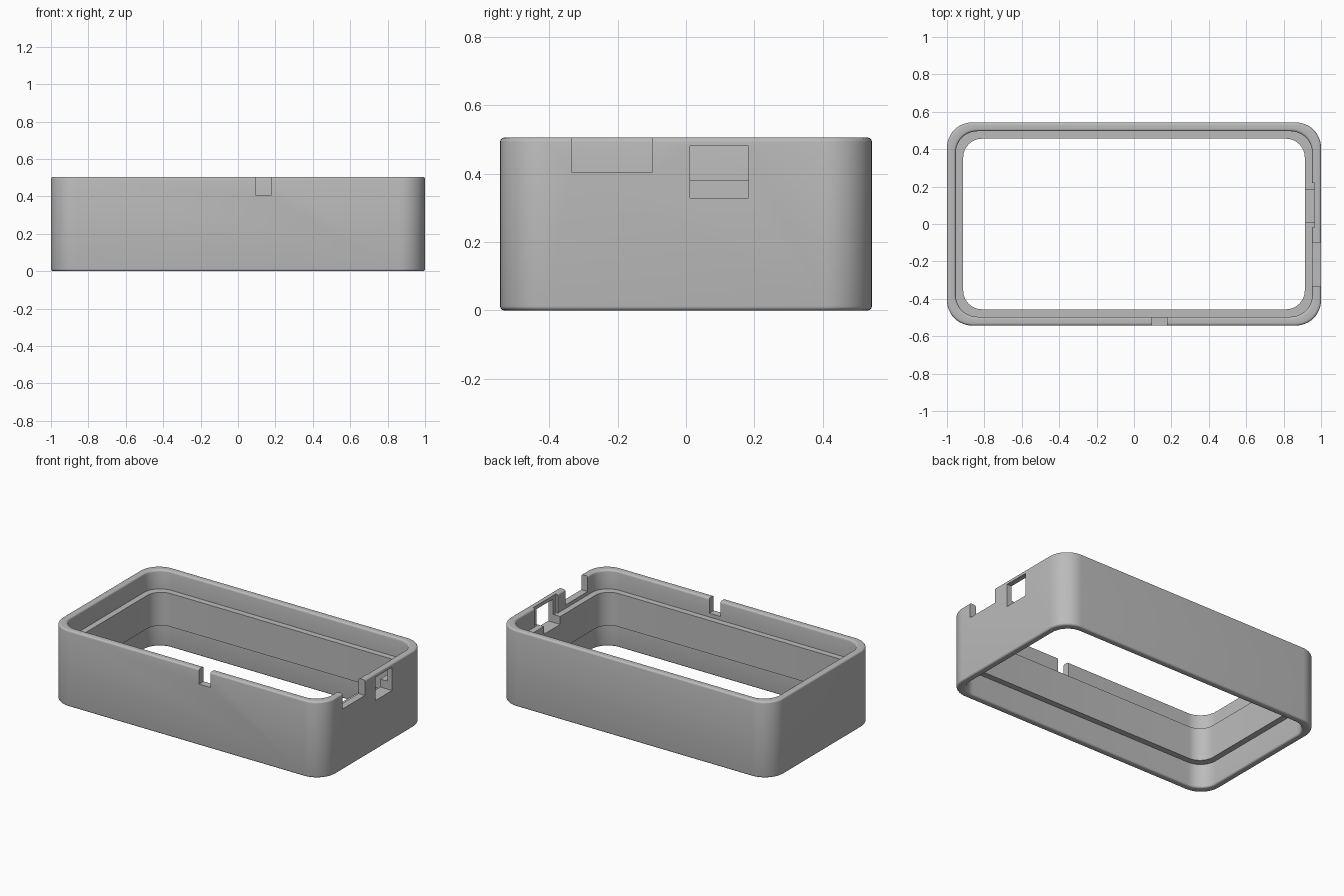
import bpy, bmesh, math

if "Cube" in bpy.data.objects:
    bpy.data.objects.remove(bpy.data.objects["Cube"], do_unlink=True)

HX, HY, H = 1.0, 0.543, 0.505
LEDGE_TOP, LEDGE_LOW = 0.38, 0.16
WALL, LEDGE = 0.047, 0.087      # insets of the thin wall and of the ledge
F = 0.012                       # rounding of the rims
CORNER_STEPS = 12

grey = bpy.data.materials.new("Light grey plastic")
grey.use_nodes = True
colour = (0.5, 0.5, 0.5, 1)
grey.diffuse_color = colour
grey.node_tree.nodes["Principled BSDF"].inputs["Base Color"].default_value = colour


def rounded_rect(inset, z):
    """Points of one rounded rectangle, counter-clockwise."""
    r = max(0.135 - inset * 0.4, 0.1)
    cx, cy = HX - inset - r, HY - inset - r
    points = []
    for k, (sx, sy) in enumerate([(1, 1), (-1, 1), (-1, -1), (1, -1)]):
        for i in range(CORNER_STEPS + 1):
            a = math.pi / 2 * (k + i / CORNER_STEPS)
            points.append((sx * cx + r * math.cos(a), sy * cy + r * math.sin(a), z))
    return points


def fillet(inset, z, start):
    """Quarter round of the profile, centred on (inset, z)."""
    angles = [math.radians(start - 90 * i / 4) for i in range(5)]
    return [(inset + F * math.cos(a), z + F * math.sin(a)) for a in angles]


# Wall section: outer face, top rim, upper recess, ledge, lower recess, bottom rim
profile = (fillet(F, F, 270) + fillet(F, H - F, 180) + fillet(WALL - F, H - F, 90)
           + [(WALL, LEDGE_TOP), (LEDGE, LEDGE_TOP), (LEDGE, LEDGE_LOW), (WALL, LEDGE_LOW)]
           + fillet(WALL - F, F, 0))

# Loft the section around the frame
bm = bmesh.new()
rings = [[bm.verts.new(p) for p in rounded_rect(*station)] for station in profile]
for ring, above in zip(rings, rings[1:] + rings[:1]):
    n = len(ring)
    for i in range(n):
        j = (i + 1) % n
        bm.faces.new((ring[i], ring[j], above[j], above[i]))
bmesh.ops.recalc_face_normals(bm, faces=bm.faces)
mesh = bpy.data.meshes.new("case_frame")
bm.to_mesh(mesh)
bm.free()
frame = bpy.data.objects.new("case_frame", mesh)
bpy.context.collection.objects.link(frame)
mesh.materials.append(grey)
bpy.context.view_layer.objects.active = frame


def cut(name, xs, ys, zs):
    """Cut a box-shaped opening out of the frame."""
    spans = (xs, ys, zs)
    bpy.ops.mesh.primitive_cube_add(size=1, location=[sum(s) / 2 for s in spans])
    box = bpy.context.object
    box.name = name
    box.hide_render = True
    box.scale = [s[1] - s[0] for s in spans]
    box.data.materials.append(grey)
    bpy.context.view_layer.update()
    mod = frame.modifiers.new(name, 'BOOLEAN')
    mod.operation, mod.solver, mod.object = 'DIFFERENCE', 'EXACT', box
    bpy.context.view_layer.objects.active = frame
    bpy.ops.object.modifier_apply(modifier=name)
    bpy.data.objects.remove(box, do_unlink=True)


# Openings: front slot, end notch, inner pocket and the end window
cut("front_slot", (0.095, 0.177), (-0.6, -0.494), (0.405, 0.6))
cut("end_notch", (0.946, 1.1), (-0.333, -0.1), (0.403, 0.6))
cut("inner_pocket", (0.9, 0.965), (-0.02, 0.22), (LEDGE_TOP + 0.001, 0.6))
cut("end_window", (0.85, 1.1), (0.012, 0.183), (0.328, 0.481))

bpy.ops.object.select_all(action='DESELECT')
frame.select_set(True)
bpy.context.view_layer.objects.active = frame
bpy.ops.object.shade_smooth_by_angle(angle=math.radians(35))
